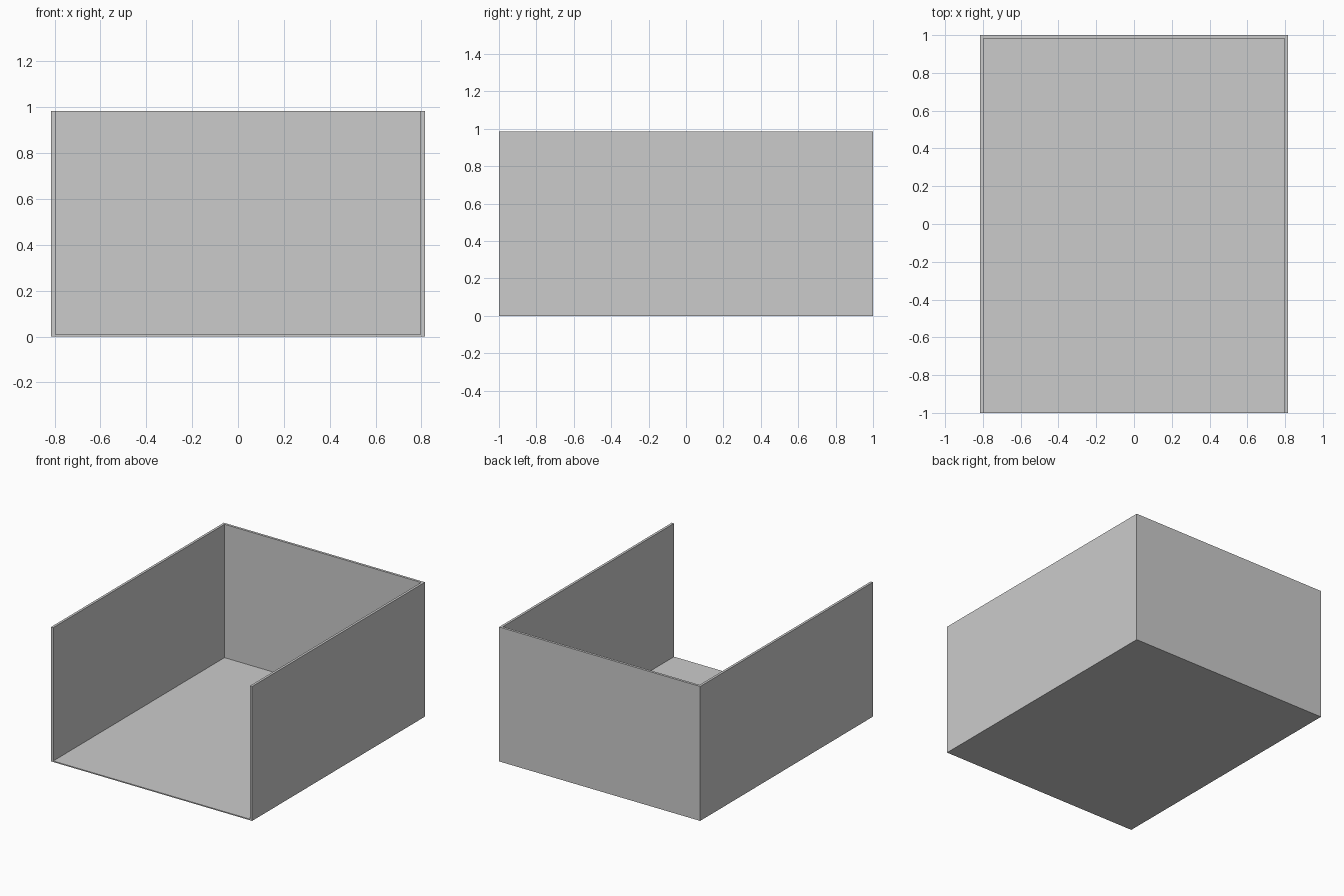
import bpy

if "Cube" in bpy.data.objects:
    bpy.data.objects.remove(bpy.data.objects["Cube"])

WIDTH, DEPTH, HEIGHT = 1.63, 2.0, 0.985
WALL, FLOOR = 0.018, 0.008


def box(name, lo, hi):
    """Axis-aligned box between two corners."""
    centre = [(a + b) / 2 for a, b in zip(lo, hi)]
    bpy.ops.mesh.primitive_cube_add(size=1, location=centre)
    ob = bpy.context.object
    ob.name = name
    ob.scale = [b - a for a, b in zip(lo, hi)]
    bpy.ops.object.transform_apply(location=True, rotation=False, scale=True)
    return ob


# Outer block of the tray
tray = box("open_front_box",
           (-WIDTH / 2, -DEPTH / 2, 0), (WIDTH / 2, DEPTH / 2, HEIGHT))

# Hollow, open at the top and the front
hollow = box("hollow_cutter",
             (-WIDTH / 2 + WALL, -DEPTH / 2 - 0.2, FLOOR),
             (WIDTH / 2 - WALL, DEPTH / 2 - WALL, HEIGHT + 0.2))
hollow.hide_render = True

cut = tray.modifiers.new("hollow", 'BOOLEAN')
cut.operation = 'DIFFERENCE'
cut.solver = 'EXACT'
cut.object = hollow

# Bake the cut and drop the cutter
bpy.context.view_layer.objects.active = tray
bpy.ops.object.modifier_apply(modifier=cut.name)
bpy.data.objects.remove(hollow)
